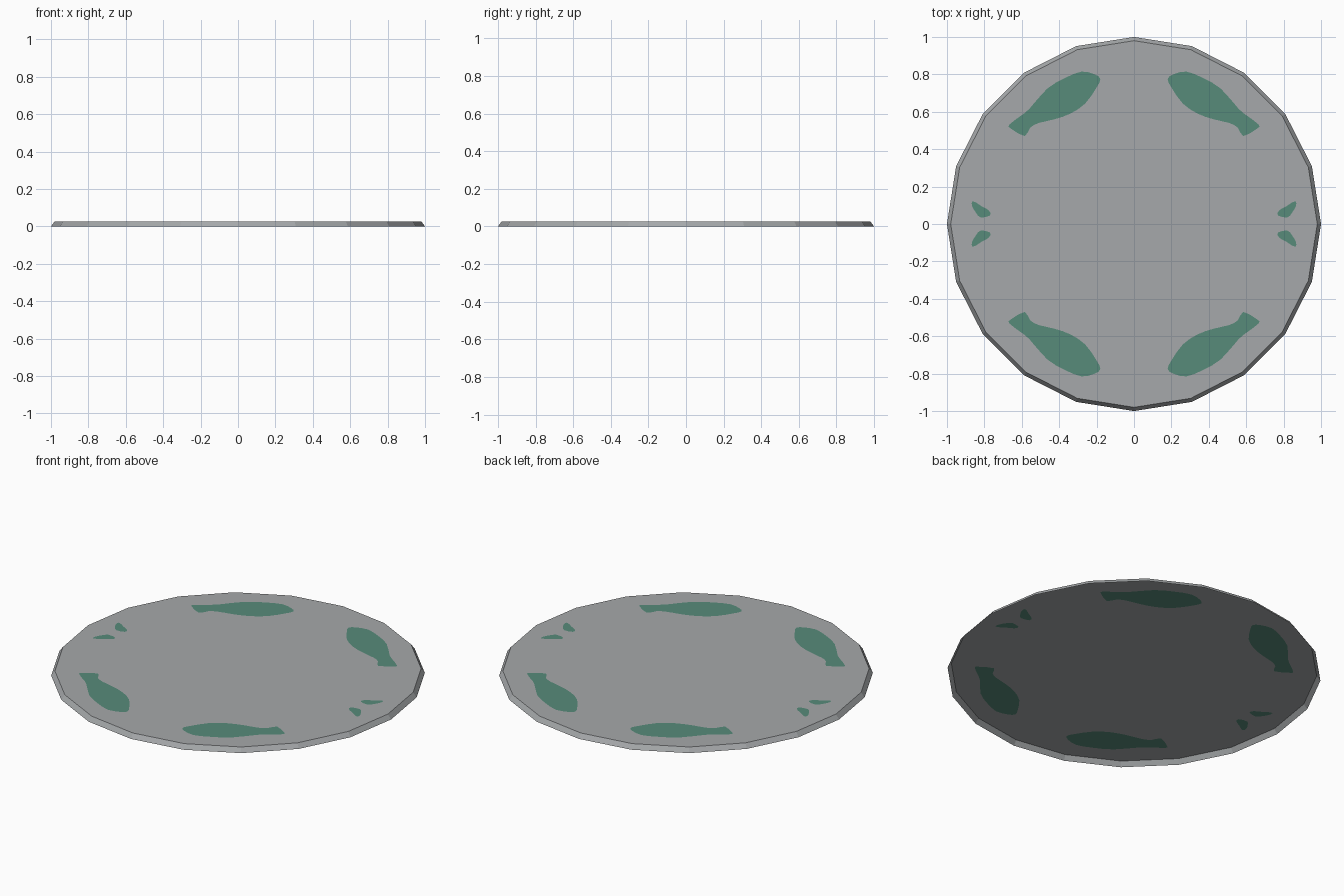
import bpy, bmesh, math
from mathutils import Vector
from mathutils.geometry import delaunay_2d_cdt

if "Cube" in bpy.data.objects:
    bpy.data.objects.remove(bpy.data.objects["Cube"])

SIDES, R_BASE, R_TOP, H = 20, 1.0, 0.98, 0.027

# Outlines of the painted patches, one quadrant only
BIG = [(.18, .775), (.21, .80), (.28, .815), (.37, .78), (.465, .723), (.56, .615),
       (.61, .575), (.668, .53), (.658, .51), (.585, .47), (.555, .515), (.51, .54),
       (.425, .56), (.34, .59), (.26, .645), (.20, .73)]
SMALL = [(.866, .12), (.845, .115), (.815, .095), (.775, .072), (.77, .045),
         (.82, .035), (.845, .06), (.865, .095)]


def material(name, rgb):
    m = bpy.data.materials.new(name)
    m.diffuse_color = (*rgb, 1)
    m.use_nodes = True
    m.node_tree.nodes["Principled BSDF"].inputs["Base Color"].default_value = m.diffuse_color
    return m


def ring(r):
    return [Vector((r * math.cos(2 * math.pi * i / SIDES),
                    r * math.sin(2 * math.pi * i / SIDES))) for i in range(SIDES)]


def smooth(points):
    """One rounding pass that keeps the given points."""
    p = [Vector(q) for q in points]
    n, out = len(p), []
    for i in range(n):
        a, b, c, d = p[i - 1], p[i], p[(i + 1) % n], p[(i + 2) % n]
        out += [b, (9 * (b + c) - a - d) / 16]
    return out


def counter_clockwise(p):
    area = sum(p[i - 1].x * p[i].y - p[i].x * p[i - 1].y for i in range(len(p)))
    return p if area > 0 else p[::-1]


# Top face outline followed by the patches mirrored into four quadrants
loops = [ring(R_TOP)]
for outline in (BIG, SMALL):
    for sx in (1, -1):
        for sy in (1, -1):
            loops.append(counter_clockwise(
                [Vector((v.x * sx, v.y * sy)) for v in smooth(outline)]))

points, polygons = [], []
for loop in loops:
    polygons.append(list(range(len(points), len(points) + len(loop))))
    points += loop
verts, _, faces, _, _, origins = delaunay_2d_cdt(points, [], polygons, 1, 1e-5)

bm = bmesh.new()
# Flat top, with the patches cut in as green faces
top = [bm.verts.new((v.x, v.y, H)) for v in verts]
for f, origin in zip(faces, origins):
    face = bm.faces.new([top[i] for i in f])
    face.material_index = 1 if any(o > 0 for o in origin) else 0
    face.normal_update()
    if face.normal.z < 0:
        face.normal_flip()

# Sloping rim, open underneath
low = [bm.verts.new((v.x, v.y, 0)) for v in ring(R_BASE)]
high = [bm.verts.new((v.x, v.y, H)) for v in ring(R_TOP)]
for i in range(SIDES):
    j = (i + 1) % SIDES
    bm.faces.new((low[i], low[j], high[j], high[i]))
bmesh.ops.remove_doubles(bm, verts=bm.verts[:], dist=1e-4)

mesh = bpy.data.meshes.new("patched_disc")
bm.to_mesh(mesh)
bm.free()
mesh.materials.append(material("stone grey", (.38, .395, .405)))
mesh.materials.append(material("moss green", (.095, .26, .195)))
bpy.context.collection.objects.link(bpy.data.objects.new("patched_disc", mesh))
